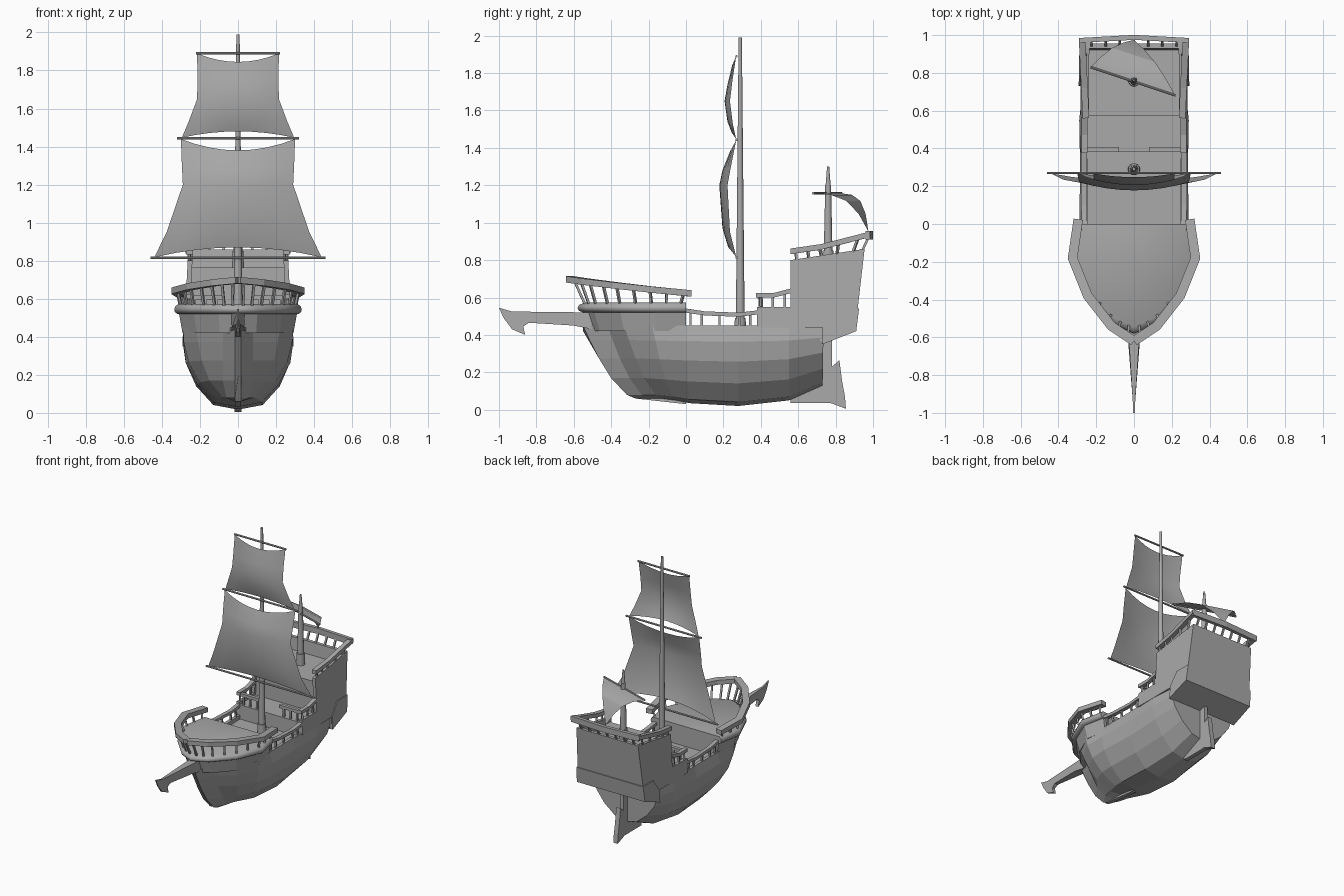
import bpy, bmesh, math
from mathutils import Vector

if "Cube" in bpy.data.objects:
    bpy.data.objects.remove(bpy.data.objects["Cube"])

grey = bpy.data.materials.new("weathered grey")
grey.diffuse_color = (0.4, 0.4, 0.4, 1)
grey.use_nodes = True
grey.node_tree.nodes["Principled BSDF"].inputs["Base Color"].default_value = grey.diffuse_color


def make(name, verts, faces, smooth=None):
    me = bpy.data.meshes.new(name)
    me.from_pydata([tuple(v) for v in verts], [], faces)
    bm = bmesh.new()
    bm.from_mesh(me)
    bmesh.ops.recalc_face_normals(bm, faces=bm.faces)
    bm.to_mesh(me)
    bm.free()
    me.materials.append(grey)
    ob = bpy.data.objects.new(name, me)
    bpy.context.collection.objects.link(ob)
    if smooth:
        bpy.ops.object.select_all(action='DESELECT')
        ob.select_set(True)
        bpy.context.view_layer.objects.active = ob
        bpy.ops.object.shade_smooth_by_angle(angle=math.radians(smooth))
    return ob


def loft(name, rings, smooth=None):
    """Skin closed rings of equal length and cap both ends."""
    n = len(rings[0])
    faces = [(i * n + j, i * n + (j + 1) % n, (i + 1) * n + (j + 1) % n, (i + 1) * n + j)
             for i in range(len(rings) - 1) for j in range(n)]
    faces += [tuple(range(n)), tuple(range((len(rings) - 1) * n, len(rings) * n))]
    return make(name, [v for r in rings for v in r], faces, smooth)


def slab(name, pts, x0, x1):
    """Extrude a side profile (y, z) between two x values or x functions."""
    f = lambda x, p: x(*p) if callable(x) else x
    return loft(name, [[(f(x, p), *p) for p in pts] for x in (x0, x1)])


def rod(name, a, b, r0, r1, n=6, smooth=None):
    a, b = Vector(a), Vector(b)
    q = (b - a).to_track_quat('Z', 'Y')
    ring = lambda c, r: [c + q @ Vector((r * math.cos(math.tau * (k + .5) / n),
                                         r * math.sin(math.tau * (k + .5) / n), 0)) for k in range(n)]
    return loft(name, [ring(a, r0), ring(b, r1)], smooth)


def rail(name, pts, w, h):
    """Sweep an upright rectangle along a path with mitred corners."""
    pts = [Vector(p) for p in pts]
    rings = []
    for i, p in enumerate(pts):
        d0 = (p - pts[max(i - 1, 0)]).xy
        d1 = (pts[min(i + 1, len(pts) - 1)] - p).xy
        d0, d1 = (d0 if d0.length else d1).normalized(), (d1 if d1.length else d0).normalized()
        t = (d0 + d1).normalized()
        s = Vector((t.y, -t.x, 0)) * (w / 2 / max(t.dot(d0), .5))
        u = Vector((0, 0, h / 2))
        rings.append([p + s + u, p - s + u, p - s - u, p + s - u])
    return loft(name, rings)


def along(pts, t):
    k = min(int(t * (len(pts) - 1)), len(pts) - 2)
    return Vector(pts[k]).lerp(Vector(pts[k + 1]), t * (len(pts) - 1) - k)


def flip(pts):
    return [(-x, y, z) for x, y, z in pts]


def balustrade(name, top, base, n, w=.03, h=.028, r=.009):
    """Mirrored handrail with posts standing on a base path."""
    for side, tp, bs in (("right", top, base), ("left", flip(top), flip(base))):
        rail(f"{name}_rail_{side}", tp, w, h)
        for i in range(n):
            t = (i + .4) / n
            rod(f"{name}_post_{side}", along(bs, t), along(tp, t), r, r, 4)


# Hull: y at top, y at keel, keel z, half widths from keel to gunwale
stations = [
    (-.55, -.27, .06, (.015, .015, .015, .015, .015, .015)),
    (-.42, -.20, .06, (.015, .06, .08, .08, .08, .08)),
    (-.33, -.13, .06, (.015, .08, .15, .19, .21, .22)),
    (-.18, -.05, .05, (.015, .11, .20, .26, .285, .29)),
    (.00, .02, .035, (.015, .125, .215, .275, .29, .27)),
    (.28, .28, .02, (.015, .13, .22, .27, .285, .27)),
    (.55, .55, .05, (.015, .11, .205, .27, .29, .28)),
    (.735, .73, .13, (.015, .09, .18, .245, .27, .265)),
]
levels = (0, .05, .28, .55, .8, 1)
rings = []
for yt, yb, zb, xs in stations:
    half = [(x, yb + (yt - yb) * f ** .6, zb + (.45 - zb) * f) for x, f in zip(xs, levels)]
    inner = max(xs[-1] - .025, .005)
    half += [(inner, yt, .45), (inner, yt, .42)]
    rings.append(half + flip(half)[::-1])
loft("hull", rings)

# Keel, stern post and rudder
slab("fore_keel", [(-.27, .06), (0, .03), (0, .1), (-.2, .14)], -.015, .015)
slab("aft_keel", [(.56, .035), (.78, .035), (.78, .37), (.73, .37), (.7, .2), (.56, .12)], -.015, .015)
slab("rudder", [(.775, .035), (.855, .005), (.85, .07), (.835, .15), (.82, .265), (.78, .23)], -.018, .018)

# Forecastle: flared underside, rounded deck rim
outline = [(.30, 0), (.335, -.18), (.25, -.38), (.11, -.53), (0, -.58)]
full = outline + [(-x, y) for x, y in outline[-2::-1]]
ring = lambda s, z: [(x * s, y * s if y else 0, z) for x, y in full]
loft("forecastle_base", [ring(.87, .42), ring(.93, .53)])
loft("forecastle_deck", [ring(.95, .52), ring(.99, .53), ring(1, .545), ring(.985, .56), ring(.94, .572)], 50)
balustrade("forecastle",
           [(.295, .025, .622), (.325, -.18, .642), (.245, -.38, .665), (.12, -.54, .685), (0, -.62, .697)],
           [(x * .92, y * .95, .56) for x, y in outline], 9, .05, .034, .009)

# Bowsprit with hooked beak, tapering forward
taper = lambda s: (lambda y, z: s * max(.004, .035 * min(1, (y + 1.02) / .45)))
slab("bowsprit", [(-1, .545), (-.93, .525), (-.5, .52), (-.5, .43), (-.6, .45), (-.84, .465),
                  (-.87, .445), (-.86, .40), (-.93, .43), (-.975, .49)], taper(-1), taper(1))

# Stern castle: solid core forming the decks, leaning side walls, transom
lean = lambda s, d: (lambda y, z: s * (.282 + d - .05 * (z - .45)))
slab("stern_decks", [(.38, .40), (.38, .53), (.575, .53), (.575, .765), (.935, .765), (.915, .54),
                     (.9, .42), (.73, .35), (.70, .40)], lean(-1, -.015), lean(1, -.015))
wall = [(.38, .44), (.38, .55), (.56, .55), (.56, .80), (.955, .86), (.918, .54), (.905, .42), (.73, .35), (.73, .44)]
for side, s in (("right", 1), ("left", -1)):
    slab(f"stern_wall_{side}", wall, lean(s, -.025), lean(s, 0))
slab("transom", [(.90, .5), (.918, .54), (.955, .86), (.93, .86)], lean(-1, -.002), lean(1, -.002))
slab("stern_counter", [(.73, .35), (.91, .42), (.925, .54), (.8, .54), (.735, .45)], lean(-1, .006), lean(1, .006))

# Railings along the waist, quarterdeck and poop
balustrade("waist", [(.262, 0, .53), (.265, .1, .515), (.265, .28, .508), (.265, .38, .52)],
           [(.258, 0, .44), (.258, .1, .44), (.258, .28, .44), (.26, .38, .44)], 5, .03, .022)
balustrade("quarterdeck", [(.262, .375, .612), (.262, .47, .612), (.262, .565, .637)],
           [(.265, .38, .54), (.265, .47, .54), (.265, .565, .54)], 3, .03, .025)
balustrade("quarterdeck_front", [(.25, .395, .605), (.08, .395, .605)],
           [(.25, .395, .53), (.08, .395, .53)], 3, .025, .022)
balustrade("poop", [(.255, .56, .847), (.262, .72, .87), (.275, .985, .938)],
           [(.255, .565, .79), (.255, .73, .82), (.255, .945, .85)], 5, .035, .03)
rail("stern_rail", [(-.285, .972, .933), (0, .988, .933), (.285, .972, .933)], .026, .044)
for i in range(7):
    x = -.225 + .075 * i
    rod("stern_post", (x, .942, .85), (x, .975, .92), .009, .009, 4)

# Masts and yards
rod("main_mast", (0, .29, .41), (0, .29, 1.99), .025, .009, 12, 40)
rod("main_mast_collar", (0, .29, .42), (0, .29, .49), .032, .03, 12, 40)
rod("mizzen_mast", (0, .76, .76), (0, .76, 1.2), .026, .016, 12, 40)
rod("mizzen_topmast", (0, .76, 1.2), (0, .76, 1.3), .014, .006, 12, 40)
rod("mizzen_mast_collar", (0, .76, .765), (0, .76, .85), .032, .03, 12, 40)
for half, z in ((.46, .815), (.32, 1.443), (.22, 1.89)):
    rod("yard", (-half, .27, z), (half, .27, z), .007, .007, 8, 40)
rod("mizzen_yard", (-.23, .83, 1.157), (.22, .68, 1.157), .007, .007, 8, 40)


def sheet(name, rows):
    n = len(rows[0])
    faces = [(i * n + j, i * n + j + 1, (i + 1) * n + j + 1, (i + 1) * n + j)
             for i in range(len(rows) - 1) for j in range(n - 1)]
    return make(name, [v for r in rows for v in r], faces, 25)


def square_sail(name, rows):
    """Rows: half width, corner z, middle z, corner y, middle y."""
    cols = [k / 4 - 1 for k in range(9)]
    sheet(name, [[(c * w, ye + (ym - ye) * (1 - c * c), ze + (zm - ze) * (1 - c * c)) for c in cols]
                 for w, ze, zm, ye, ym in rows])


# Sails
square_sail("main_sail", [(.30, 1.44, 1.38, .268, .235), (.295, 1.30, 1.28, .24, .195), (.29, 1.20, 1.20, .222, .178),
                          (.375, .95, .97, .235, .195), (.44, .818, .87, .268, .225)])
square_sail("top_sail", [(.215, 1.89, 1.845, .268, .248), (.213, 1.75, 1.74, .247, .222), (.215, 1.65, 1.65, .235, .206),
                         (.26, 1.53, 1.54, .25, .222), (.295, 1.447, 1.48, .268, .245)])
left, right, tail = Vector((-.23, .83, 1.157)), Vector((.22, .68, 1.157)), Vector((0, .975, .955))
rows = []
for i in range(5):
    t = i / 4
    bulge = Vector((0, .03, .06)) * math.sin(math.pi * t)
    rows.append([left.lerp(tail, t) .lerp(right.lerp(tail, min(t, .995)), c / 4) + bulge for c in range(5)])
sheet("mizzen_sail", rows)
